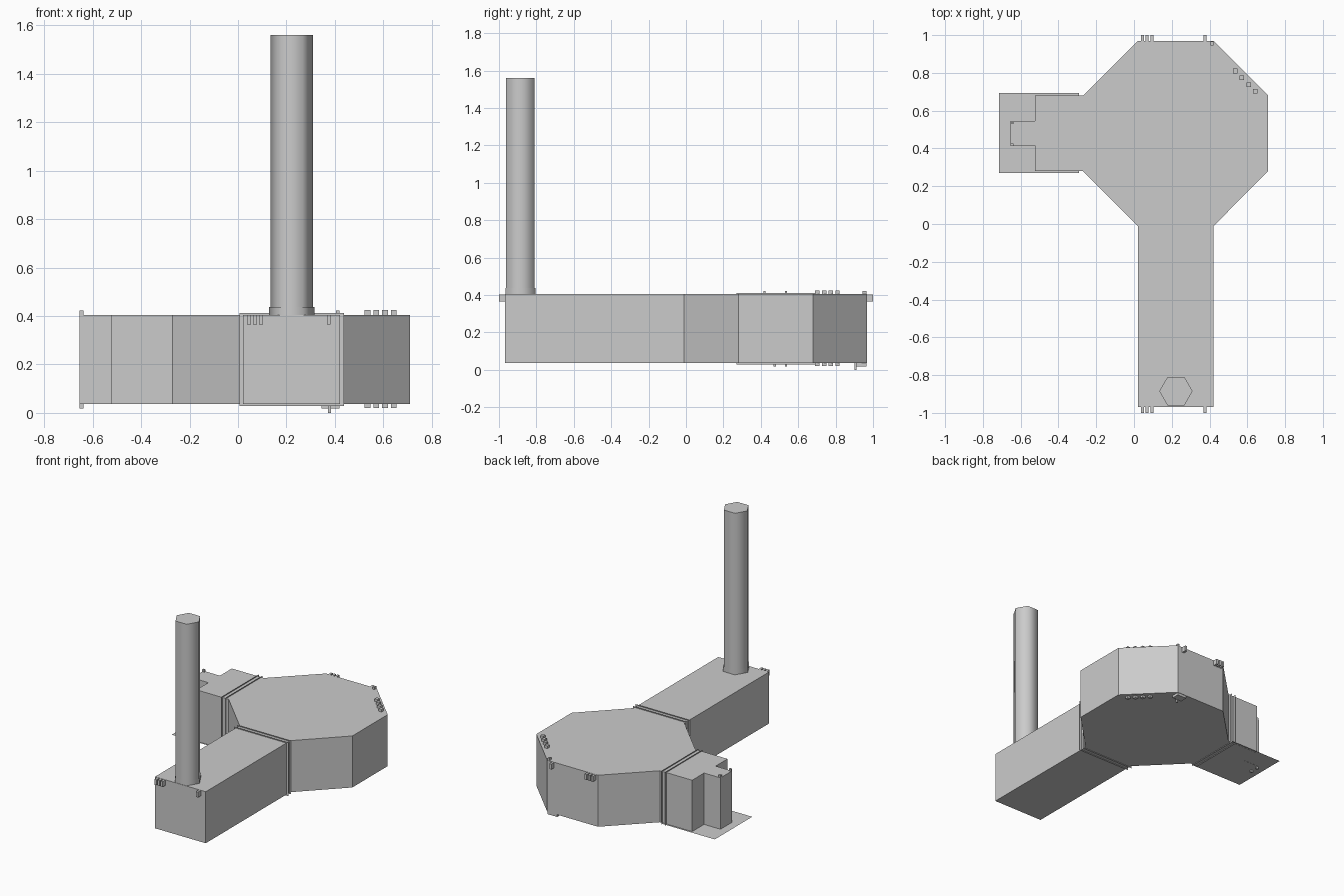
import bpy, bmesh, math
from mathutils import Matrix

if "Cube" in bpy.data.objects:
    bpy.data.objects.remove(bpy.data.objects["Cube"])

Z0, Z1 = 0.036, 0.405


def make(name, bm):
    me = bpy.data.meshes.new(name)
    bmesh.ops.recalc_face_normals(bm, faces=bm.faces)
    bm.to_mesh(me)
    bm.free()
    ob = bpy.data.objects.new(name, me)
    bpy.context.collection.objects.link(ob)
    return ob


def prism(name, pts, z0, z1):
    bm = bmesh.new()
    f = bm.faces.new([bm.verts.new((x, y, z0)) for x, y in pts])
    r = bmesh.ops.extrude_face_region(bm, geom=[f], use_keep_orig=True)
    for v in r["geom"]:
        if isinstance(v, bmesh.types.BMVert):
            v.co.z = z1
    return make(name, bm)


def box(name, x0, x1, y0, y1, z0, z1):
    return prism(name, [(x0, y0), (x1, y0), (x1, y1), (x0, y1)], z0, z1)


def flat(name, corners):
    bm = bmesh.new()
    bm.faces.new([bm.verts.new(c) for c in corners])
    return make(name, bm)


def hex_tube(name, r, z0, z1, caps):
    bm = bmesh.new()
    bmesh.ops.create_cone(bm, segments=6, radius1=r, radius2=r, depth=z1 - z0,
                          cap_ends=caps,
                          matrix=Matrix.Translation((0.222, -0.885, (z0 + z1) / 2))
                          @ Matrix.Rotation(math.radians(30), 4, 'Z'))
    # put two corners on the x axis
    c = (0.222, -0.885)
    a = math.atan2(bm.verts[:][0].co.y - c[1], bm.verts[:][0].co.x - c[0])
    bmesh.ops.rotate(bm, verts=bm.verts, cent=(c[0], c[1], 0),
                     matrix=Matrix.Rotation(-a, 3, 'Z'))
    ob = make(name, bm)
    for p in ob.data.polygons:
        p.use_smooth = abs(p.normal.z) < 0.5
    # keep the cap edges crisp
    bpy.context.view_layer.objects.active = ob
    ob.select_set(True)
    bpy.ops.object.shade_smooth_by_angle(angle=math.radians(65))
    ob.select_set(False)
    return ob


# octagonal hall, long wing and stepped porch in one outline
outline = [(0.02, 0.968), (-0.27, 0.68), (-0.525, 0.68), (-0.525, 0.545),
           (-0.655, 0.545), (-0.655, 0.415), (-0.525, 0.415), (-0.525, 0.28),
           (-0.27, 0.28), (0.02, -0.01), (0.02, -0.968), (0.422, -0.968),
           (0.422, -0.01), (0.71, 0.28), (0.71, 0.68), (0.422, 0.968)]
prism("building_body", outline, Z0, Z1)

# porch ground sheet
flat("porch_sheet", [(-0.714, 0.27, 0.037), (-0.29, 0.27, 0.037),
                     (-0.29, 0.694, 0.037), (-0.714, 0.694, 0.037)])

# thin flanges at the joints
for i, y in enumerate((-0.022, -0.055)):
    flat(f"wing_flange_{i}", [(0.006, y, 0.029), (0.437, y, 0.029),
                              (0.437, y, 0.412), (0.006, y, 0.412)])
for i, x in enumerate((-0.29, -0.32)):
    flat(f"porch_flange_{i}", [(x, 0.27, 0.029), (x, 0.694, 0.029),
                               (x, 0.694, 0.412), (x, 0.27, 0.412)])

# chimney with collar
hex_tube("chimney", 0.088, Z1 - 0.005, 1.56, True)
hex_tube("chimney_collar", 0.093, Z1, 0.437, False)

# small pegs on both end walls
for s in (-1, 1):
    for x in (0.045, 0.07, 0.095, 0.375):
        y0, y1 = sorted((s * 0.968, s * 1.0))
        box("end_peg", x - 0.008, x + 0.008, y0, y1, 0.365, Z1 - 0.001)

# pegs on the porch tip, top and bottom
for y in (0.42, 0.535):
    box("porch_top_peg", -0.654, -0.638, y - 0.006, y + 0.006, Z1, 0.422)
for y in (0.475, 0.535):
    box("porch_bottom_peg", -0.654, -0.638, y - 0.006, y + 0.006, 0.018, Z0)

# pegs along the rear diagonal edge, top and bottom
for z0, z1 in ((Z1, 0.424), (0.02, Z0)):
    for k in range(4):
        x, y = 0.535 + 0.036 * k, 0.81 - 0.036 * k
        box("diagonal_peg", x - 0.012, x + 0.012, y - 0.012, y + 0.012, z0, z1)

# pegs near the rear edge
box("rear_top_peg", 0.405, 0.42, 0.945, 0.965, Z1, 0.422)
box("rear_bottom_peg", 0.345, 0.42, 0.91, 0.965, 0.018, Z0)
box("rear_bottom_pin", 0.372, 0.384, 0.9, 0.912, 0.0, Z0)
